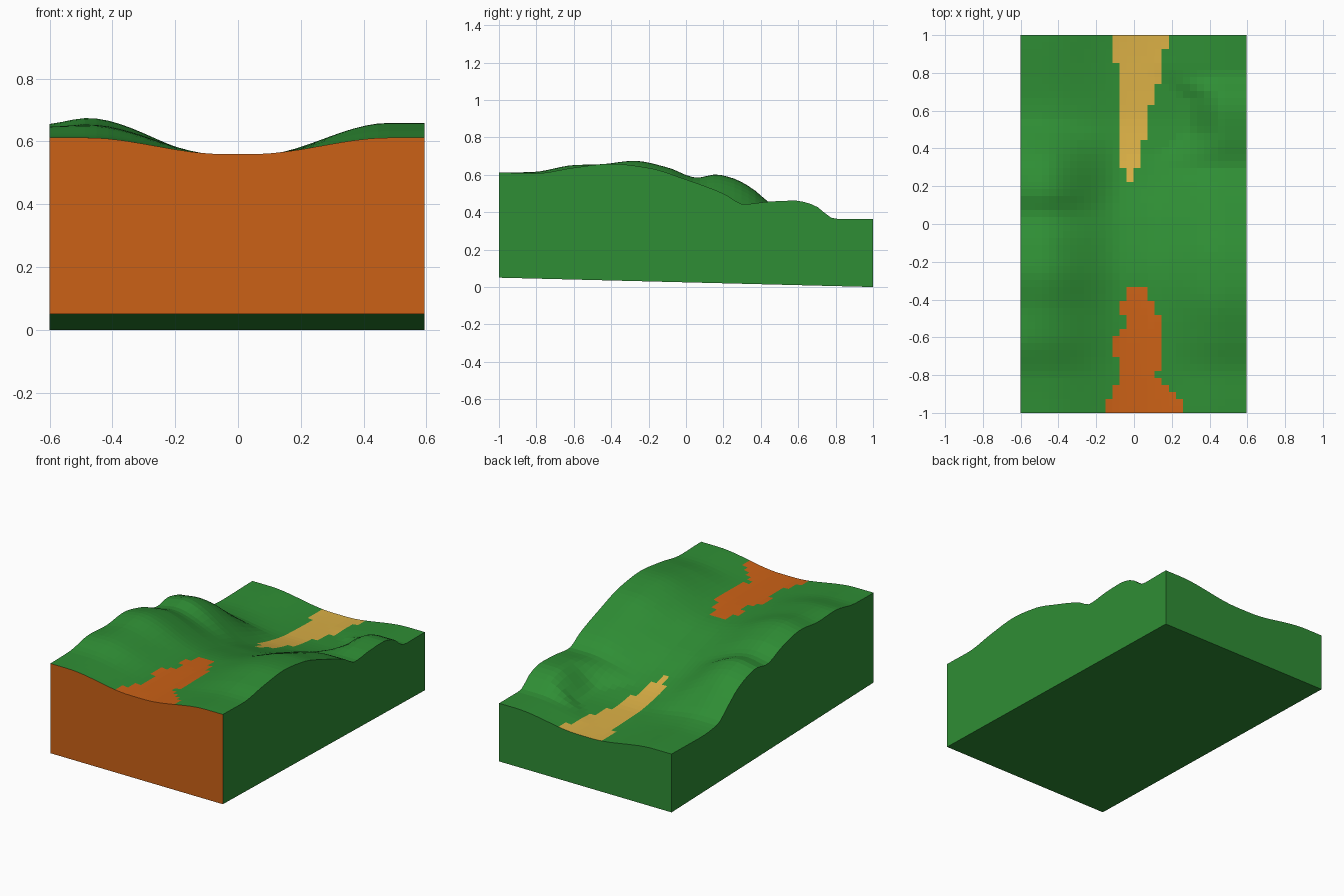
import bpy, bmesh

if "Cube" in bpy.data.objects:
    bpy.data.objects.remove(bpy.data.objects["Cube"])

NX, NY = 32, 54
X0, X1 = -0.6, 0.595


def material(name, rgb):
    m = bpy.data.materials.new(name)
    m.diffuse_color = (*rgb, 1)
    m.use_nodes = True
    m.node_tree.nodes["Principled BSDF"].inputs["Base Color"].default_value = m.diffuse_color
    return m


def smooth(a, b, v):
    t = min(max((v - a) / (b - a), 0), 1)
    return t * t * (3 - 2 * t)


def curve(pts, v):
    """Smooth curve through (position, value) points."""
    n = len(pts)

    def slope(i):
        if i in (0, n - 1):
            return 0
        (xa, ya), (xb, yb), (xc, yc) = pts[i - 1:i + 2]
        s, t = (yb - ya) / (xb - xa), (yc - yb) / (xc - xb)
        return 2 * s * t / (s + t) if s * t > 0 else 0

    for i in range(n - 1):
        (xa, ya), (xb, yb) = pts[i], pts[i + 1]
        if v <= xb + 1e-6:
            h = xb - xa
            t = (v - xa) / h
            return ((1 + 2 * t) * (1 - t) ** 2 * ya + t * (1 - t) ** 2 * h * slope(i)
                    + t * t * (3 - 2 * t) * yb + t * t * (t - 1) * h * slope(i + 1))
    return pts[-1][1]


# Lengthwise height profiles: valley floor, left ridge, right ridge
VALLEY = [(-1, .56), (-.6, .557), (-.32, .548), (0, .48), (.25, .395),
          (.42, .35), (.6, .325), (1, .315)]
LEFT = [(-1, .612), (-.82, .615), (-.6, .652), (-.45, .657), (-.28, .675), (-.1, .64),
        (.06, .585), (.16, .602), (.25, .582), (.35, .53), (.44, .455), (.55, .375),
        (.7, .36), (1, .365)]
RIGHT = [(-1, .612), (-.8, .608), (-.6, .638), (-.4, .659), (-.2, .637), (0, .575),
         (.2, .5), (.31, .443), (.45, .457), (.58, .462), (.68, .44), (.8, .364), (1, .364)]


def height(x, y):
    v = curve(VALLEY, y)
    ridge = curve(LEFT if x < 0 else RIGHT, y)
    inner = .05
    if x > 0:                      # the knoll on the right is steeper towards the valley
        inner += .2 * smooth(.3, .5, y) * (1 - smooth(.65, .85, y))
    fall = .02 * smooth(.48, .62, -x) * (1 - smooth(.3, .6, abs(y + .1)))
    return v + (ridge - v) * smooth(inner, .48, abs(x)) - fall


# Coloured strips: (upper y limit, left x, right x)
ORANGE = [(-.93, -.15, .26), (-.89, -.11, .22), (-.85, -.11, .18), (-.81, -.075, .15),
          (-.77, -.075, .11), (-.72, -.075, .15), (-.6, -.11, .15), (-.54, -.075, .15),
          (-.47, -.04, .15), (-.4, -.075, .11), (-.33, -.04, .075)]
YELLOW = [(.31, -.04, 0), (.46, -.075, .035), (.62, -.075, .075), (.75, -.075, .11),
          (.86, -.075, .15), (.93, -.11, .15), (1, -.11, .185)]


def patch(x, y):
    for strip, index, low in ((ORANGE, 1, -1), (YELLOW, 2, .235)):
        if y > low:
            for top, a, b in strip:
                if y < top:
                    if a < x < b:
                        return index
                    break
    return 0


# Terrain surface grid
bm = bmesh.new()
xs = [X0 + (X1 - X0) * i / NX for i in range(NX + 1)]
ys = [-1 + 2 * j / NY for j in range(NY + 1)]
g = [[bm.verts.new((x, y, height(x, y))) for x in xs] for y in ys]
for j in range(NY):
    for i in range(NX):
        f = bm.faces.new((g[j][i], g[j][i + 1], g[j + 1][i + 1], g[j + 1][i]))
        f.material_index = patch((xs[i] + xs[i + 1]) / 2, (ys[j] + ys[j + 1]) / 2)

# Walls down to a slightly tilted base; the front wall is orange
fl, fr = (bm.verts.new((x, -1, .05)) for x in (X0, X1))
bl, br = (bm.verts.new((x, 1, 0)) for x in (X0, X1))
front = bm.faces.new([fl, fr] + g[0][::-1])
front.material_index = 1
bm.faces.new([br, bl] + g[-1])
bm.faces.new([fr, br] + [row[-1] for row in g[::-1]])
bm.faces.new([bl, fl] + [row[0] for row in g])
bm.faces.new((fl, bl, br, fr))
bmesh.ops.recalc_face_normals(bm, faces=bm.faces)

mesh = bpy.data.meshes.new("terrain_block")
bm.to_mesh(mesh)
bm.free()
for m in (material("grass", (.028, .27, .035)), material("start_orange", (.6, .12, .008)),
          material("finish_yellow", (.7, .43, .06))):
    mesh.materials.append(m)
terrain = bpy.data.objects.new("terrain_block", mesh)
bpy.context.collection.objects.link(terrain)
